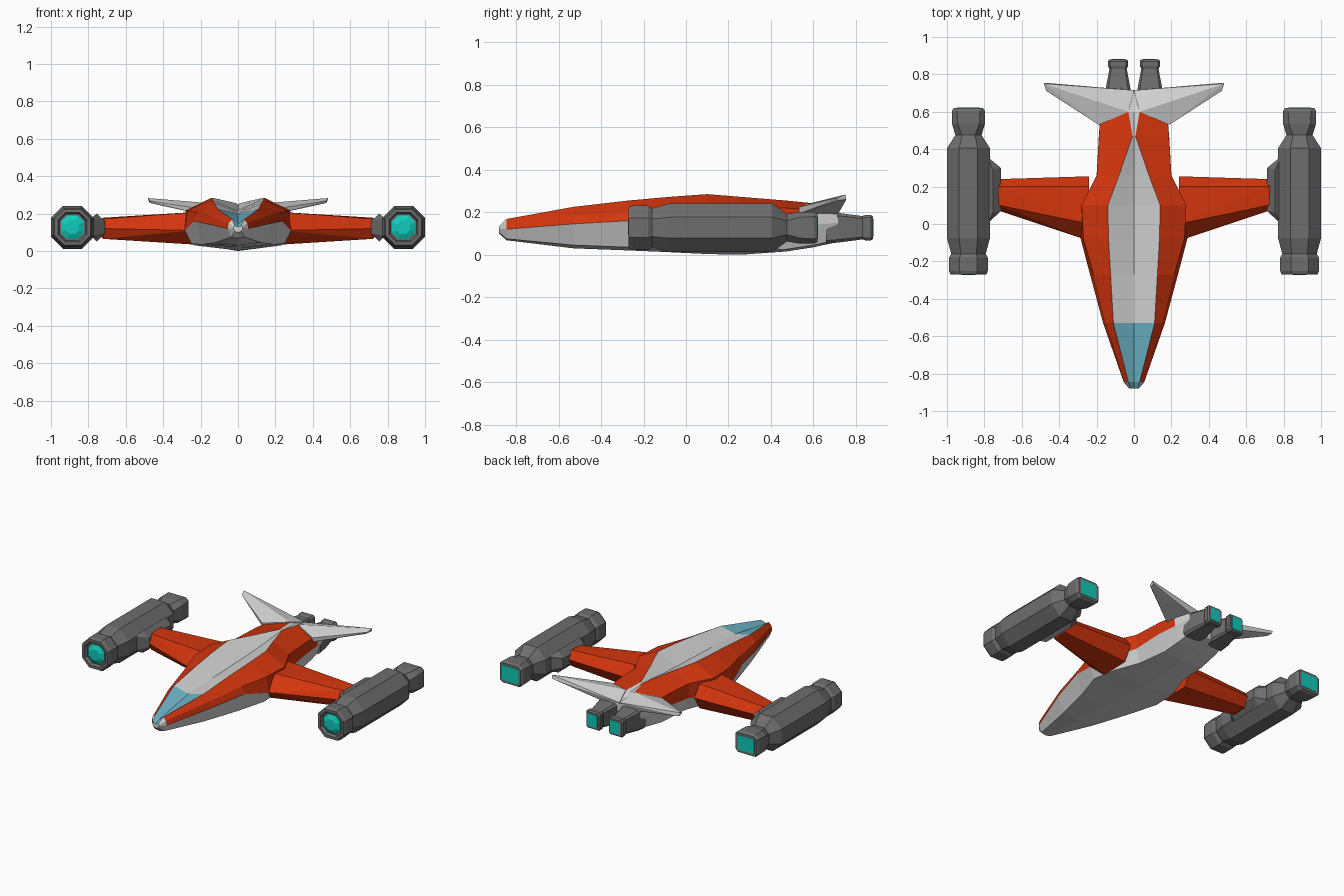
import bpy, bmesh

if "Cube" in bpy.data.objects:
    bpy.data.objects.remove(bpy.data.objects["Cube"])


def mat(name, rgb):
    m = bpy.data.materials.new(name)
    m.diffuse_color = (*rgb, 1)
    m.use_nodes = True
    m.node_tree.nodes["Principled BSDF"].inputs["Base Color"].default_value = m.diffuse_color
    return m


ORANGE = mat("orange_red", (0.66, 0.036, 0.004))
LIGHT = mat("light_grey", (0.65, 0.65, 0.65))
DARK = mat("dark_grey", (0.155, 0.155, 0.155))
TEAL = mat("glow_teal", (0.005, 0.6, 0.5))
GLASS = mat("canopy_blue", (0.15, 0.45, 0.57))


def finish(bm, name, mats):
    bmesh.ops.recalc_face_normals(bm, faces=bm.faces)
    me = bpy.data.meshes.new(name)
    bm.to_mesh(me)
    bm.free()
    for m in mats:
        me.materials.append(m)
    ob = bpy.data.objects.new(name, me)
    bpy.context.collection.objects.link(ob)
    return ob


def loft(name, rings, mats, rule=lambda i, j: 0):
    """Skin a list of point rings; rule(i, j) picks the material per face."""
    bm = bmesh.new()
    vs = [[bm.verts.new(p) for p in r] for r in rings]
    n = len(vs[0])
    for i in range(len(vs) - 1):
        for j in range(n):
            k = (j + 1) % n
            f = bm.faces.new((vs[i][j], vs[i][k], vs[i + 1][k], vs[i + 1][j]))
            f.material_index = rule(i, j)
    bm.faces.new(vs[0]).material_index = rule(0, n // 2)
    bm.faces.new(vs[-1]).material_index = rule(len(vs) - 2, n // 2)
    return finish(bm, name, mats)


def hull(name, pts, m):
    bm = bmesh.new()
    for p in pts:
        bm.verts.new(p)
    bmesh.ops.convex_hull(bm, input=bm.verts)
    return finish(bm, name, [m])


def ring(cx, cz, y, hx, hz, c):
    """Rectangle with cut corners, c = corner cut as a fraction of the half size."""
    a, b = hx * (1 - c), hz * (1 - c)
    q = [(a, hz), (hx, b), (hx, -b), (a, -hz), (-a, -hz), (-hx, -b), (-hx, b), (-a, hz)]
    return [(cx + x, y, cz + z) for x, z in q]


# Fuselage: y, valley z, ridge x z, shoulder x z, waist x z, lower x z, keel z
stations = [
    (-.88, .13, .018, .135, .025, .13, .025, .12, .018, .105, .1),
    (-.845, .145, .03, .168, .05, .15, .055, .12, .035, .075, .068),
    (-.53, .2, .11, .225, .152, .185, .165, .145, .12, .045, .03),
    (-.27, .208, .125, .255, .215, .205, .235, .16, .19, .035, .02),
    (-.08, .215, .136, .272, .27, .215, .285, .11, .25, .04, .012),
    (.1, .22, .14, .285, .28, .217, .28, .1, .23, .03, .003),
    (.26, .23, .08, .272, .2, .218, .2, .12, .17, .03, .0),
    (.47, .248, .008, .255, .187, .22, .188, .14, .15, .025, .015),
    (.6, .235, .03, .242, .178, .208, .175, .14, .14, .045, .035),
    (.715, .205, .03, .208, .15, .2, .155, .15, .13, .07, .06),
]
rings = []
for y, zc, xr, zr, xs, zs, xw, zw, xl, zl, zb in stations:
    half = [(xr, zr), (xs, zs), (xw, zw), (xl, zl)]
    sec = [(0, zc)] + half + [(0, zb)] + [(-x, z) for x, z in reversed(half)]
    rings.append([(x, y, z) for x, z in sec])


def body_rule(i, j):
    band = min(j, 9 - j)          # 0 top panel, 1-2 flanks, 3-4 belly
    if band == 0:
        return 2 if i in (0, 1) else 1
    return 0 if band in (1, 2) and 1 <= i <= 7 else 1


loft("fuselage", rings, [ORANGE, LIGHT, GLASS], body_rule)

# Nacelle profile: y, half width, half height, corner cut
nacelle = [
    (-.25, .07, .07, .5), (-.27, .078, .078, .5), (-.27, .096, .096, .55),
    (-.25, .104, .104, .55), (-.18, .104, .104, .55), (-.16, .092, .092, .55),
    (-.075, .115, .115, .57), (.405, .115, .115, .57), (.475, .07, .065, .5),
    (.535, .088, .075, .35), (.605, .088, .075, .3), (.62, .078, .066, .25),
]
# Tail engine profile: y, half width, half height
tail_engine = [(.66, .072, .075), (.715, .068, .07), (.83, .046, .055),
               (.845, .054, .06), (.87, .054, .06), (.88, .047, .053)]

for s, side in ((1, "right"), (-1, "left")):
    nx, nz = s * .885, .127
    # Wing: six-sided section tapering to a pointed end
    root = [(-.09, .11), (.0, .208), (.2, .205), (.255, .13), (.2, .04), (.0, .035)]
    tip = [(.07, .12), (.1, .172), (.2, .178), (.24, .13), (.2, .07), (.1, .065)]
    hull("wing_" + side, [(s * .24, y, z) for y, z in root]
         + [(s * .72, y, z) for y, z in tip]
         + [(s * .757, .16, z) for z in (.1, .16)], ORANGE)

    # Engine nacelle, its pylon, intake glow and exhaust glow
    loft("nacelle_" + side, [ring(nx, nz, *p) for p in nacelle], [DARK])
    hull("pylon_" + side,
         [(s * .785, y, z) for y in (.0, .36) for z in (.08, .175)]
         + [(s * .755, y, z) for y in (.06, .29) for z in (.05, .2)]
         + [(s * .712, y, z) for y in (.07, .3) for z in (.095, .16)], DARK)
    loft("intake_glow_" + side, [ring(nx, nz, -.245, .062, .062, .55),
                                 ring(nx, nz, -.258, .062, .062, .55),
                                 ring(nx, nz, -.272, .035, .035, .55)], [TEAL])
    loft("exhaust_glow_" + side, [ring(nx, nz, .617, .062, .05, .05),
                                  ring(nx, nz, .622, .062, .05, .05)], [TEAL])

    # Tail engine and glow
    ex, ez = s * .085, .127
    loft("tail_engine_" + side,
         [ring(ex, ez, y, a, b, .2) for y, a, b in tail_engine], [DARK])
    loft("tail_glow_" + side, [ring(ex, ez, .877, .036, .042, .05),
                               ring(ex, ez, .882, .036, .042, .05)], [TEAL])

    # Tail fin, swept up and back
    hull("tail_fin_" + side, [
        (s * .188, .53, .224), (s * .188, .535, .195), (s * .03, .6, .246),
        (0, .715, .21), (0, .7, .19), (s * .14, .715, .19),
        (s * .47, .712, .268), (s * .482, .75, .283),
        (s * .475, .755, .26), (s * .465, .718, .255)], LIGHT)
